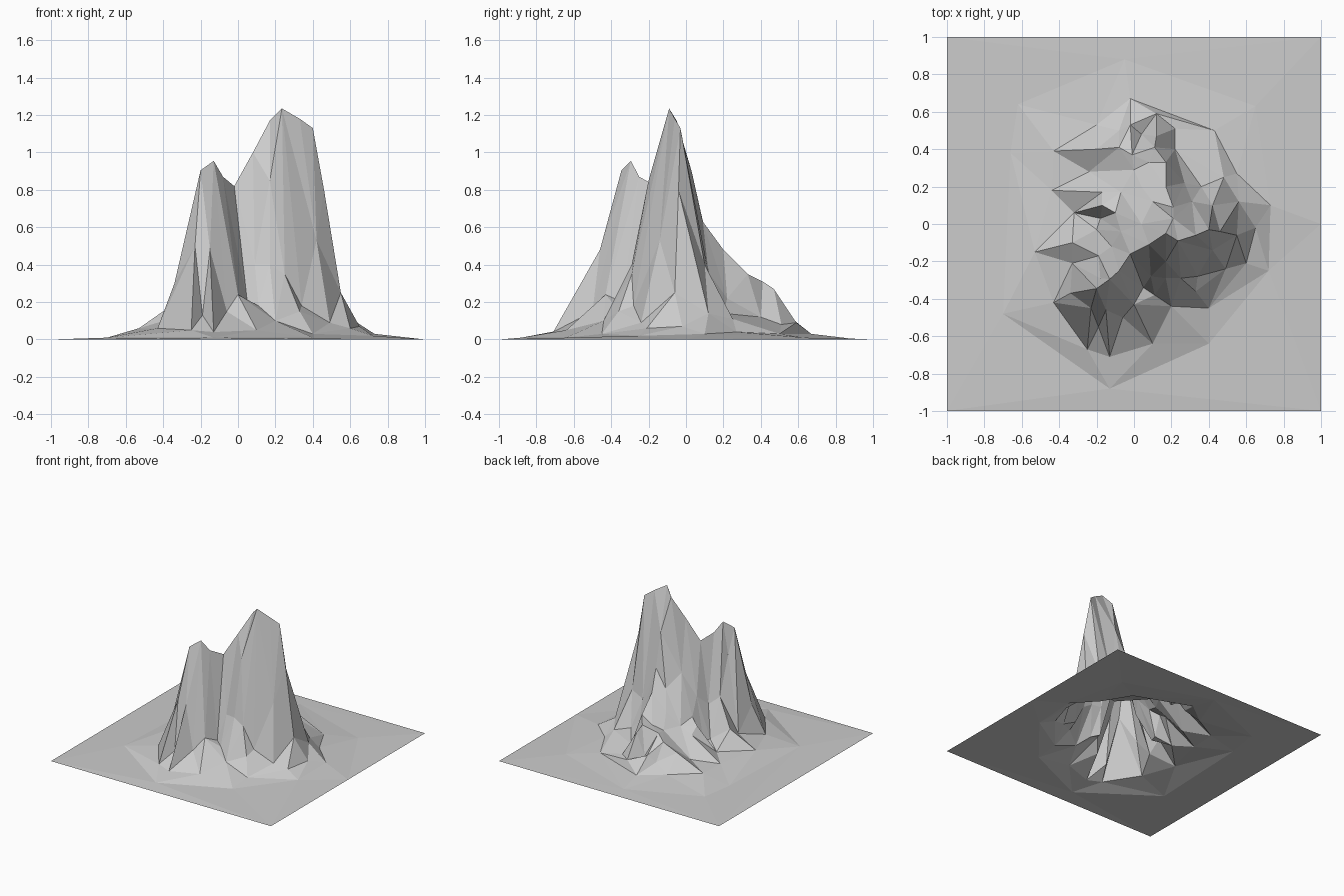
import bpy
from mathutils import Vector
from mathutils.geometry import delaunay_2d_cdt

# Main crest linking the two summits
crest = [(-.2, -.345, .905), (-.13, -.295, .955), (-.08, -.25, .87), (-.02, -.16, .82),
         (.08, -.11, 1.0), (.17, -.05, 1.17), (.235, -.09, 1.235), (.33, -.06, 1.18), (.4, -.03, 1.13)]

# Spurs and gullies on the front and right flanks, each running downhill
front_lines = [
    [(-.2, -.345, .905), (-.34, -.37, .3), (-.43, -.42, .06)],
    [(-.2, -.345, .905), (-.23, -.45, .5), (-.25, -.67, .05)],
    [(-.2, -.345, .905), (-.19, -.55, .13)],
    [(-.13, -.295, .955), (-.15, -.46, .48), (-.13, -.71, .04)],
    [(-.13, -.295, .955), (-.06, -.5, .15)],
    [(-.08, -.25, .87), (0, -.43, .24), (.1, -.64, .05)],
    [(-.02, -.16, .82), (.05, -.34, .2)],
    [(.08, -.11, 1.0), (.09, -.28, .4), (.11, -.38, .18)],
    [(.235, -.09, 1.235), (.17, -.2, .85), (.17, -.29, .4), (.2, -.44, .1)],
    [(.235, -.09, 1.235), (.25, -.29, .35), (.33, -.36, .15), (.4, -.45, .03)],
    [(.235, -.09, 1.235), (.34, -.28, .18)],
    [(.33, -.06, 1.18), (.42, -.14, .53), (.49, -.24, .09)],
    [(.4, -.03, 1.13), (.46, -.04, .8), (.55, -.06, .25), (.65, -.02, .07)],
]

# Spurs and gullies on the back and left flanks
back_lines = [
    [(.4, -.03, 1.13), (.42, .1, .4), (.48, .25, .11)],
    [(.33, -.06, 1.18), (.31, .12, .36), (.36, .2, .14)],
    [(.17, -.05, 1.17), (.21, .03, .9), (.21, .09, .63), (.17, .2, .48), (.17, .33, .35),
     (.11, .41, .31), (.12, .47, .27), (.12, .59, .09)],
    [(.27, .22, .22), (.22, .4, .12), (.22, .51, .08)],
    [(.17, .33, .35), (.08, .33, .29), (-.01, .37, .26), (-.08, .41, .22), (-.2, .4, .16), (-.43, .39, .05)],
    [(-.01, .37, .26), (-.02, .53, .14), (-.02, .67, .03)],
    [(0, .29, .25), (-.24, .28, .07)],
    [(-.07, .17, .26), (-.17, .17, .21), (-.44, .18, .05)],
    [(-.02, -.16, .82), (-.07, -.04, .42), (-.1, .06, .3), (-.17, .1, .26), (-.32, .06, .07)],
    [(-.08, -.25, .87), (-.12, -.12, .34), (-.2, -.03, .11)],
    [(-.13, -.295, .955), (-.19, -.17, .4), (-.33, -.1, .2), (-.53, -.15, .06)],
    [(-.2, -.345, .905), (-.18, -.29, .7), (-.33, -.21, .12)],
]

# Foot of the slopes, front and back, and the low apron ring around it
foot_lines = [
    [(-.53, -.15, .06), (-.43, -.42, .06), (-.25, -.67, .05), (-.13, -.71, .04), (.1, -.64, .05),
     (.2, -.44, .1), (.4, -.45, .03), (.6, -.21, .06), (.65, -.02, .07), (.56, .12, .14), (.48, .25, .11)],
    [(.43, .5, .03), (-.02, .67, .03), (-.2, .53, .03), (-.43, .39, .05)],
    [(-.7, -.48, .01), (-.13, -.88, .01), (.4, -.64, .01), (.72, -.25, .02), (.73, .1, .03),
     (.65, .63, .01), (-.05, .88, .005), (-.62, .64, .005), (-.66, .38, .005), (-.7, -.48, .01)],
]

# Loose points in the inner bowl and the flat outer ground
loose = [(.04, .0, .6), (.1, .12, .5), (.04, .2, .36), (-.18, .03, .11), (-.08, .5, .09),
         (.04, .48, .1), (.55, .27, .04), (1, 0, 0)]
corners = [(x, y, 0) for x in (-1, 1) for y in (-1, 1)]

# Collect points, keeping every ridge and gully as a fixed edge
points, edges = [], []


def add(p):
    if p not in points:
        points.append(p)
    return points.index(p)


for line in [crest] + front_lines + back_lines + foot_lines:
    ids = [add(p) for p in line]
    edges += list(zip(ids, ids[1:]))
for p in loose + corners:
    add(p)

flat, _, faces, source, _, _ = delaunay_2d_cdt(
    [Vector(p[:2]) for p in points], edges, [], 0, 1e-5)


def height(i):
    if source[i]:
        return points[source[i][0]][2]
    near = sorted(points, key=lambda p: (Vector(p[:2]) - flat[i]).length)
    return (near[0][2] + near[1][2]) / 2


# Mountain terrain as one open faceted sheet
mesh = bpy.data.meshes.new("mountain_terrain")
mesh.from_pydata([(v.x, v.y, height(i)) for i, v in enumerate(flat)], [], faces)
mesh.update()
mountain = bpy.data.objects.new("mountain_terrain", mesh)
bpy.context.collection.objects.link(mountain)
